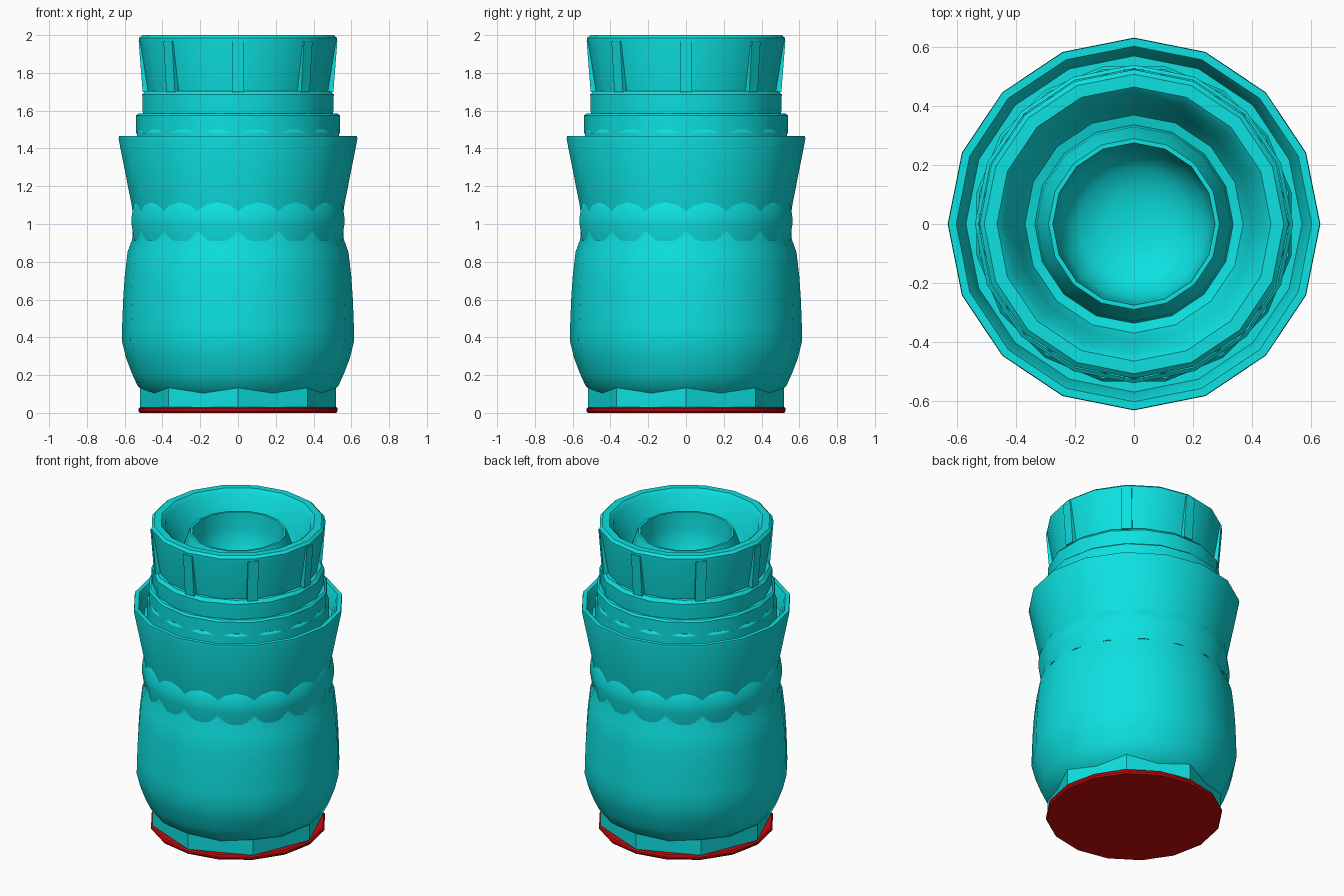
import bpy, bmesh, math
from mathutils import Matrix

if "Cube" in bpy.data.objects:
    bpy.data.objects.remove(bpy.data.objects["Cube"], do_unlink=True)


def material(name, colour):
    mat = bpy.data.materials.new(name)
    mat.use_nodes = True
    mat.diffuse_color = colour
    mat.node_tree.nodes["Principled BSDF"].inputs["Base Color"].default_value = colour
    return mat


teal = material("teal", (0.004, 0.75, 0.75, 1))
red = material("red", (0.62, 0.003, 0.003, 1))


def finish(name, bm, mat, angle):
    bmesh.ops.recalc_face_normals(bm, faces=bm.faces)
    mesh = bpy.data.meshes.new(name)
    bm.to_mesh(mesh)
    bm.free()
    obj = bpy.data.objects.new(name, mesh)
    bpy.context.collection.objects.link(obj)
    mesh.materials.append(mat)
    bpy.ops.object.select_all(action="DESELECT")
    obj.select_set(True)
    bpy.context.view_layer.objects.active = obj
    bpy.ops.object.shade_smooth_by_angle(angle=math.radians(angle))


def lathe(name, profile, mat=teal, sides=16, turn=0.0, angle=32):
    """Spin (radius, height) points round z; radius 0 closes the end."""
    bm = bmesh.new()
    rings = []
    for r, z in profile:
        if r == 0:
            rings.append([bm.verts.new((0, 0, z))] * sides)
            continue
        angles = [math.tau * (i + turn) / sides for i in range(sides)]
        rings.append([bm.verts.new((r * math.cos(a), r * math.sin(a), z)) for a in angles])
    for low, high in zip(rings, rings[1:]):
        for i in range(sides):
            j = (i + 1) % sides
            corners = [low[i], low[j], high[j], high[i]]
            bm.faces.new(list(dict.fromkeys(corners)))
    finish(name, bm, mat, angle)


# Foot: eight-sided plinth on a thin red sole
lathe("foot", [(0, 0.015), (0.52, 0.015), (0.52, 0.25), (0, 0.25)], sides=8)
lathe("sole", [(0, 0), (0.52, 0), (0.528, 0.01), (0.528, 0.022), (0.52, 0.03), (0, 0.03)], red)

# Rounded lower body
lathe("body", [(0, 0.08), (0.46, 0.09), (0.53, 0.14), (0.562, 0.21), (0.592, 0.29),
               (0.615, 0.38), (0.613, 0.47), (0.608, 0.6), (0.6, 0.72), (0.585, 0.85),
               (0.56, 0.92), (0.555, 1.03), (0, 1.03)])

# Waist band, turned half a step against the skirt
lathe("waist_band", [(0, 0.9), (0.56, 0.91), (0.575, 1.0), (0.575, 1.03), (0.565, 1.1),
                     (0.54, 1.14), (0, 1.14)], turn=0.5)

# Flared hollow skirt with a raised lip
lathe("skirt", [(0, 1.04), (0.555, 1.04), (0.563, 1.1), (0.632, 1.45), (0.63, 1.465),
                (0.603, 1.465), (0.59, 1.44), (0.57, 1.36), (0, 1.36)])

# Stacked collars under the neck
lathe("lower_collar", [(0, 1.3), (0.545, 1.3), (0.545, 1.485), (0.535, 1.5), (0, 1.5)], turn=0.5)
lathe("middle_collar", [(0, 1.47), (0.54, 1.48), (0.54, 1.575), (0.528, 1.585), (0, 1.585)])
lathe("upper_collar", [(0.36, 1.55), (0.51, 1.55), (0.515, 1.605), (0.517, 1.685),
                       (0.5, 1.705), (0.36, 1.705)], turn=0.5)

# Tapered neck: outer wall, rolled rim, inner wall, then the raised cup
lathe("neck", [(0.36, 1.6), (0.48, 1.68), (0.485, 1.72), (0.524, 1.965), (0.524, 1.985),
               (0.508, 2.0), (0.465, 2.0), (0.44, 1.975), (0.4, 1.82), (0.37, 1.76),
               (0.33, 1.75)])
lathe("inner_cup", [(0.34, 1.72), (0.33, 1.82), (0.29, 1.93), (0.275, 1.93), (0.27, 1.82),
                    (0.25, 1.7), (0.19, 1.63), (0.1, 1.6), (0, 1.59)], angle=50)

# Eight grip ribs around the neck
bm = bmesh.new()
for i in range(8):
    made = bmesh.ops.create_cube(bm, size=1)["verts"]
    for v in made:
        top = v.co.z > 0
        outer = 0.526 if top else 0.505
        v.co.x = outer if v.co.x > 0 else 0.46
        v.co.y *= 0.064
        v.co.z = 1.97 if top else 1.7
    bmesh.ops.rotate(bm, verts=made, matrix=Matrix.Rotation(i * math.tau / 8, 3, "Z"))
finish("neck_ribs", bm, teal, 20)
